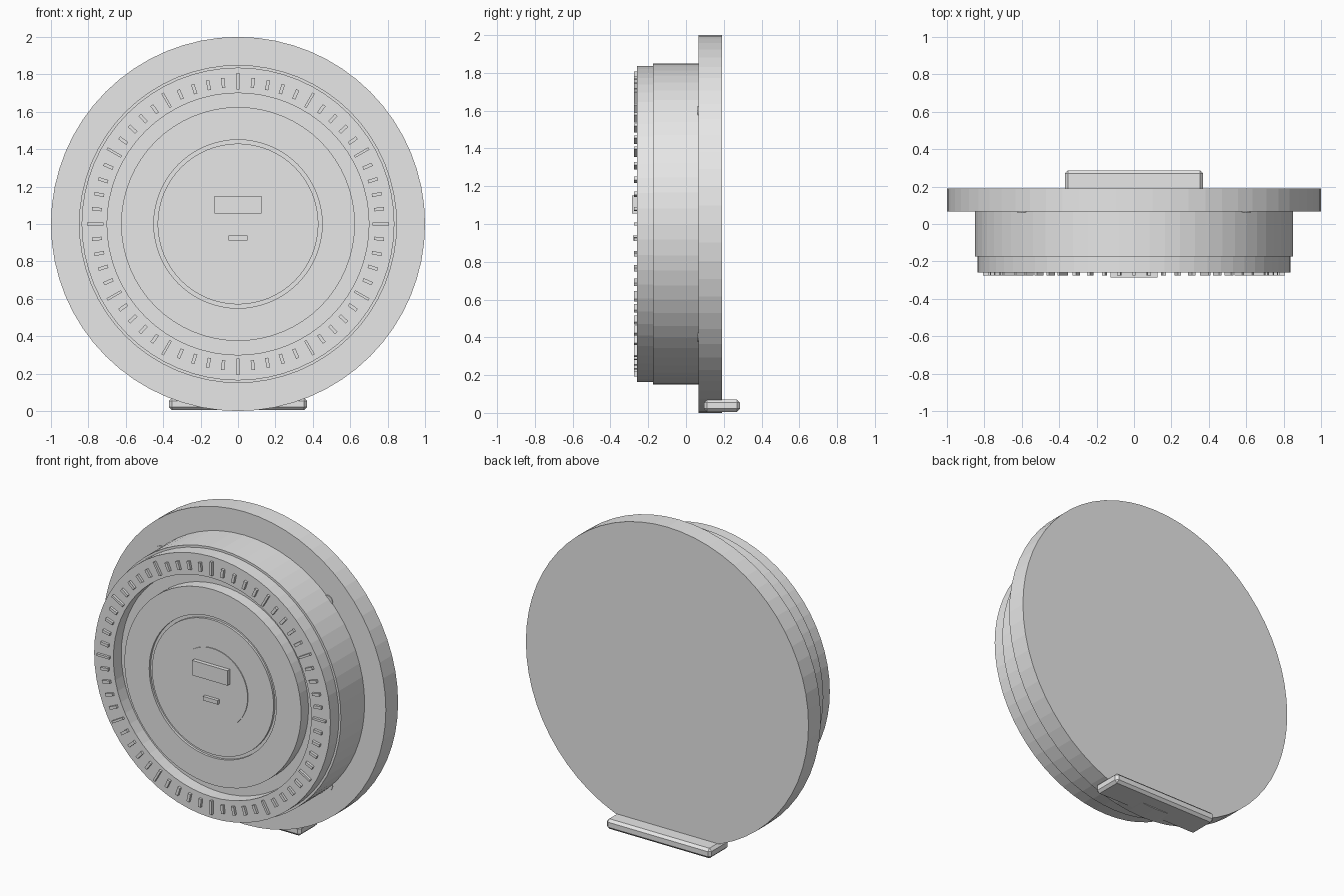
import bpy, bmesh, math
from mathutils import Matrix, Vector

cube = bpy.data.objects.get("Cube")
if cube:
    bpy.data.objects.remove(cube, do_unlink=True)

SIDES = 64
AXIS_Z = 1.0

grey = bpy.data.materials.new("light_grey")
grey.use_nodes = True
grey.diffuse_color = (0.8, 0.8, 0.8, 1)
grey.node_tree.nodes["Principled BSDF"].inputs["Base Color"].default_value = (0.8, 0.8, 0.8, 1)


def finish(name, bm):
    bmesh.ops.recalc_face_normals(bm, faces=bm.faces)
    mesh = bpy.data.meshes.new(name)
    bm.to_mesh(mesh)
    bm.free()
    mesh.materials.append(grey)
    obj = bpy.data.objects.new(name, mesh)
    bpy.context.collection.objects.link(obj)
    return obj


def lathe(name, profile, x=0.0, z=AXIS_Z, sides=SIDES):
    """Turn a (radius, y) profile about an axis along y."""
    bm = bmesh.new()
    verts = [bm.verts.new((x + r, y, z)) for r, y in profile]
    edges = [bm.edges.new(pair) for pair in zip(verts, verts[1:])]
    bmesh.ops.spin(bm, geom=verts + edges, cent=(x, 0, z), axis=(0, 1, 0),
                   angle=math.tau, steps=sides, use_duplicate=False)
    bmesh.ops.remove_doubles(bm, verts=bm.verts, dist=0.0001)
    return finish(name, bm)


def add_box(bm, low, high, turn=Matrix()):
    low, high = Vector(low), Vector(high)
    matrix = turn @ Matrix.Translation((low + high) / 2) @ Matrix.Diagonal((*(high - low), 1))
    bmesh.ops.create_cube(bm, size=1, matrix=matrix)


def box(name, low, high):
    bm = bmesh.new()
    add_box(bm, low, high)
    return finish(name, bm)


# Large round back plate
lathe("back_plate", [(0, 0.19), (1, 0.19), (1, 0.066), (0, 0.066)])

# Stepped drum with a raised rim, deep groove and thin inner groove
lathe("drum", [(0, 0.07), (0.85, 0.07), (0.85, -0.174), (0.836, -0.174),
               (0.836, -0.26), (0.70, -0.26), (0.70, -0.18), (0.625, -0.18),
               (0.625, -0.255), (0.45, -0.255), (0.45, -0.24), (0.43, -0.24),
               (0.43, -0.255), (0, -0.255)])

# Centre disc with its two small plates
lathe("centre_disc", [(0, -0.25), (0.25, -0.25), (0.25, -0.26), (0, -0.26)])
box("display_plate", (-0.125, -0.285, 1.055), (0.125, -0.255, 1.15))
box("indicator_plate", (-0.052, -0.28, 0.912), (0.052, -0.255, 0.938))

# Ring of scale marks, longer at every fifth
bm = bmesh.new()
for i in range(60):
    turn = Matrix.Translation((0, 0, AXIS_Z)) @ Matrix.Rotation(math.tau * i / 60, 4, 'Y')
    inner, outer, half = (0.72, 0.808, 0.007) if i % 5 == 0 else (0.732, 0.785, 0.009)
    add_box(bm, (-half, -0.276, inner), (half, -0.255, outer), turn)
finish("scale_marks", bm)

# Fixing heads where the drum meets the plate
for side, x in (("left", 0.59), ("right", -0.59)):
    for level, z in (("upper", 0.59), ("lower", -0.59)):
        lathe(f"{level}_{side}_fixing", [(0, 0.07), (0.035, 0.07), (0.035, 0.061), (0, 0.061)],
              x, AXIS_Z + z, 16)

# Bevelled foot behind the plate
foot = box("foot", (-0.37, 0.095, 0.006), (0.37, 0.285, 0.07))
bevel = foot.modifiers.new("bevel", 'BEVEL')
bevel.width = 0.016
bevel.segments = 1
